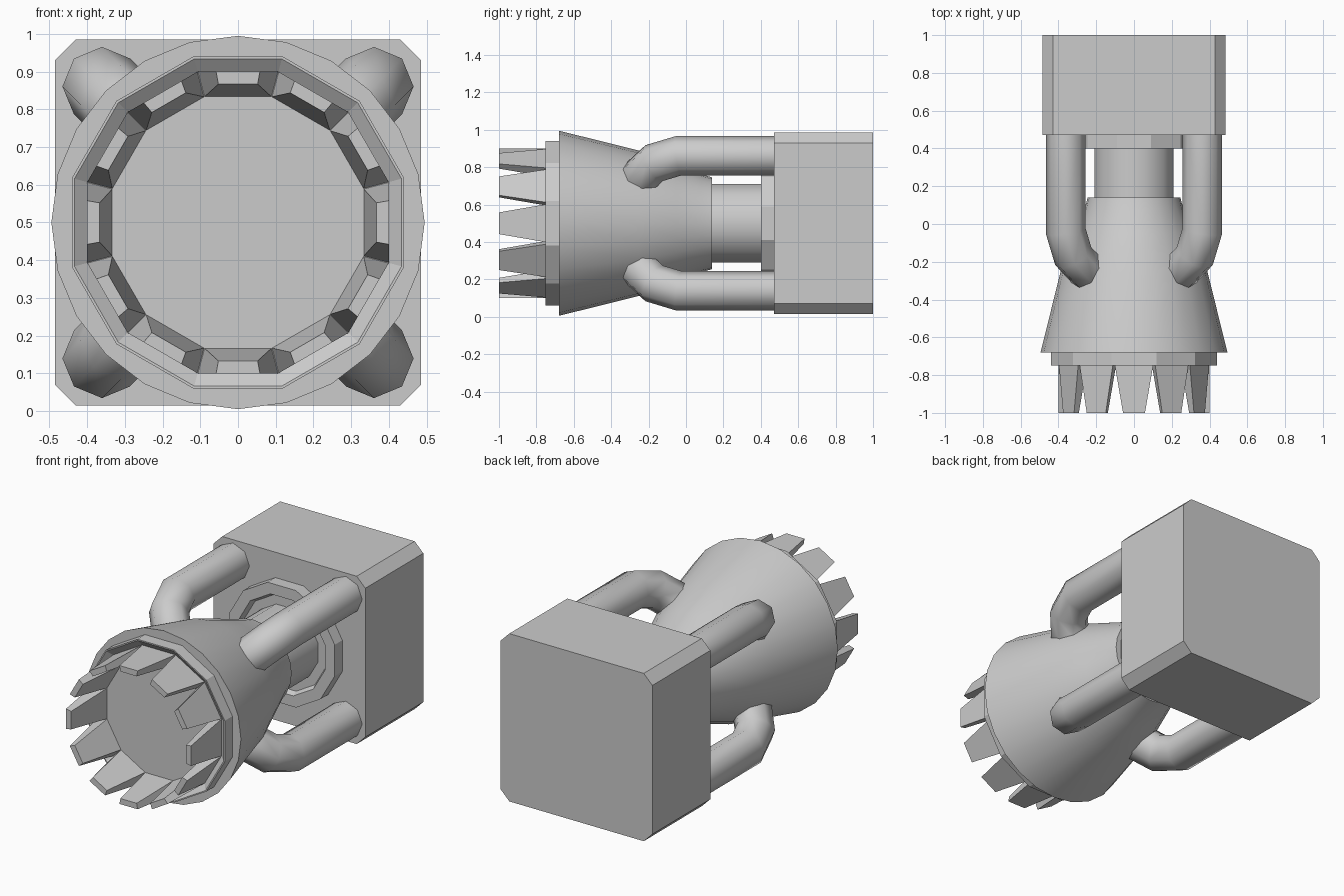
import bpy, bmesh
from math import sin, cos, pi, radians, tan
from mathutils import Vector

cube = bpy.data.objects.get("Cube")
if cube:
    bpy.data.objects.remove(cube, do_unlink=True)

MID = Vector((0, 0, 0.5))       # the main axis runs along y at this height

metal = bpy.data.materials.new("plain_grey")
metal.use_nodes = True
grey = (0.6, 0.6, 0.6, 1)
metal.diffuse_color = grey
metal.node_tree.nodes["Principled BSDF"].inputs["Base Color"].default_value = grey


def loft(name, rings, smooth=None):
    """Skin a list of equal-length point rings and cap both ends."""
    bm = bmesh.new()
    loops = [[bm.verts.new(p) for p in ring] for ring in rings]
    for a, b in zip(loops, loops[1:]):
        for i in range(len(a)):
            j = (i + 1) % len(a)
            bm.faces.new((a[i], a[j], b[j], b[i]))
    bm.faces.new(loops[0])
    bm.faces.new(loops[-1])
    bmesh.ops.recalc_face_normals(bm, faces=bm.faces)
    mesh = bpy.data.meshes.new(name)
    bm.to_mesh(mesh)
    bm.free()
    mesh.materials.append(metal)
    obj = bpy.data.objects.new(name, mesh)
    bpy.context.collection.objects.link(obj)
    if smooth:
        bpy.ops.object.select_all(action='DESELECT')
        obj.select_set(True)
        bpy.context.view_layer.objects.active = obj
        bpy.ops.object.shade_smooth_by_angle(angle=radians(smooth))
    return obj


def turned(name, profile, sides, turn=0.0, smooth=None):
    """Lathe (y, radius) pairs around the main axis."""
    angles = [turn + 2 * pi * i / sides for i in range(sides)]
    return loft(name, [[MID + Vector((r * cos(a), y, r * sin(a))) for a in angles]
                       for y, r in profile], smooth)


# Rear block with chamfered long edges
h, c = 0.485, 0.43
outline = [(h, c), (c, h), (-c, h), (-h, c), (-h, -c), (-c, -h), (c, -h), (h, -c)]
loft("rear_block", [[MID + Vector((x, y, z)) for x, z in outline] for y in (0.47, 1)])

# Stepped mounting flange, neck, flared bell and front ring
step = pi / 12
turned("mounting_flange", [(0.48, 0.35), (0.40, 0.35), (0.40, 0.285), (0.43, 0.27)], 12, step)
turned("neck", [(0.45, 0.217), (0.12, 0.217)], 12, step, 35)
turned("bell", [(0.14, 0.245), (0.08, 0.262), (-0.05, 0.312), (-0.25, 0.388),
                (-0.68, 0.495)], 24, 0, 35)
turned("front_ring", [(-0.66, 0.456), (-0.75, 0.456), (-0.75, 0.449), (-0.72, 0.41)], 12, step)

# Tapered teeth around the front ring
for k in range(12):
    a = k * pi / 6
    out, side = Vector((sin(a), 0, cos(a))), Vector((cos(a), 0, -sin(a)))

    def section(y, inner, outer, win, wout):
        return [MID + Vector((0, y, 0)) + out * r + side * w for r, w in
                ((inner, -win), (inner, win), (outer, wout), (outer, -wout))]

    loft("tooth_%d" % (k + 1), [section(-0.715, 0.333, 0.40, 0.333 * tan(step), 0.40 * tan(step)),
                                section(-1, 0.367, 0.40, 0.052, 0.058)])

# Four bent pipes from the block into the bell: path is (y, distance from axis)
path = [Vector(p) for p in ((0.48, 0.51), (-0.04, 0.51), (-0.17, 0.455), (-0.25, 0.35), (-0.25, 0.26))]
R = 0.105
for sx, xname in ((1, "left"), (-1, "right")):
    for sz, zname in ((1, "upper"), (-1, "lower")):
        out = Vector((sx, 0, sz)).normalized()
        across = Vector((sx, 0, -sz)).normalized()
        rings = []
        for i, p in enumerate(path):
            d0 = (p - path[i - 1]).normalized() if i else (path[1] - p).normalized()
            d1 = (path[i + 1] - p).normalized() if i + 1 < len(path) else d0
            t = (d0 + d1).normalized()
            n = Vector((t.y, -t.x)) / t.dot(d0)      # mitred normal in the bend plane
            rings.append([MID + Vector((0, p.x, 0)) + out * p.y
                          + R * cos(a) * (Vector((0, n.x, 0)) + out * n.y) + R * sin(a) * across
                          for a in (k * pi / 4 for k in range(8))])
        loft("%s_%s_pipe" % (zname, xname), rings, 50)
